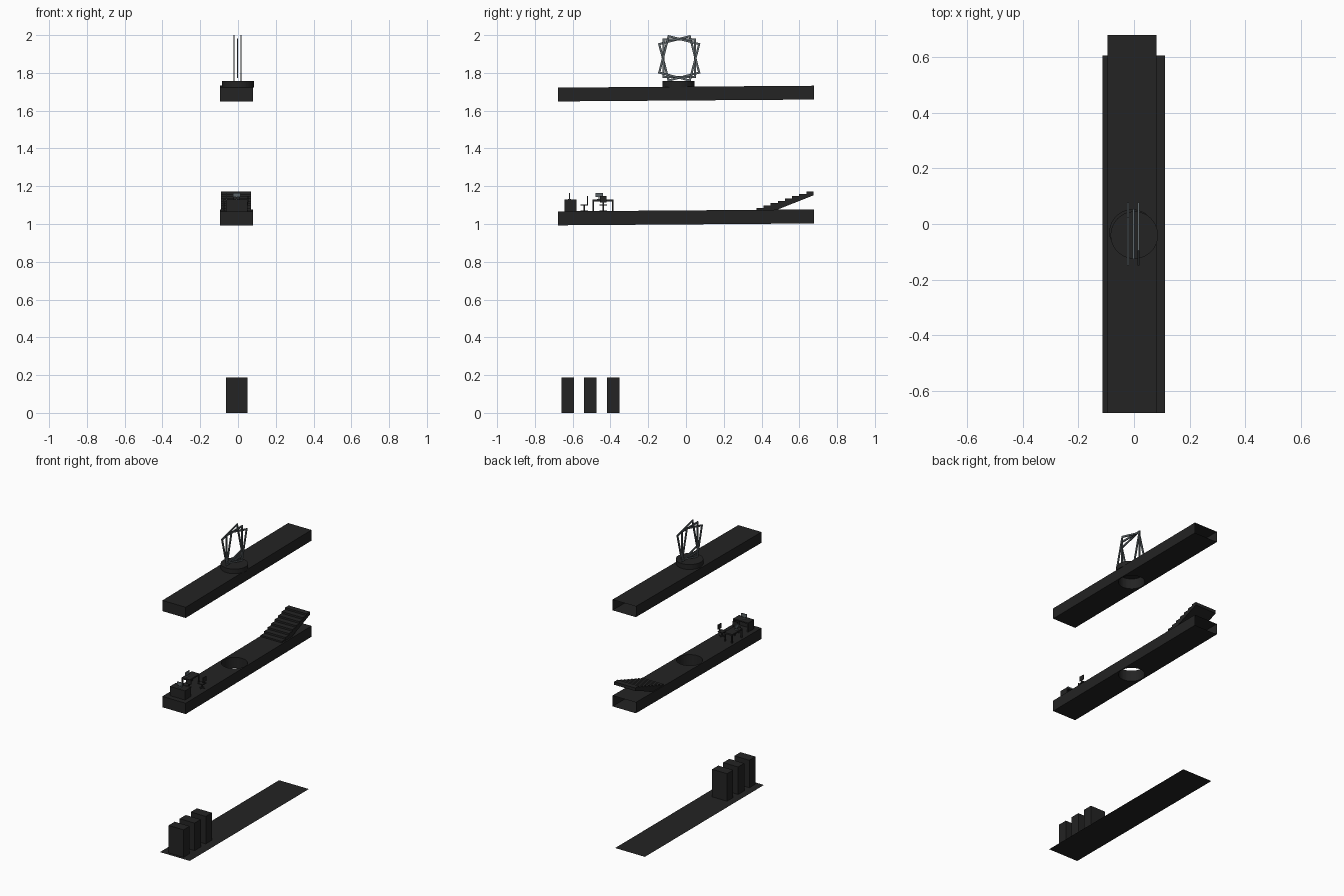
import bpy, bmesh, math
from mathutils import Matrix, Vector

cube = bpy.data.objects.get("Cube")
if cube:
    bpy.data.objects.remove(cube, do_unlink=True)


def material(name, colour):
    m = bpy.data.materials.new(name)
    m.use_nodes = True
    m.diffuse_color = (*colour, 1)
    m.node_tree.nodes["Principled BSDF"].inputs["Base Color"].default_value = (*colour, 1)
    return m


CHARCOAL = material("charcoal", (0.017, 0.017, 0.017))
STEEL = material("steel grey", (0.11, 0.13, 0.14))
TILT = 0.0074  # gentle rise of the floors toward the back


def finish(name, bm, mat):
    bmesh.ops.recalc_face_normals(bm, faces=bm.faces)
    mesh = bpy.data.meshes.new(name)
    bm.to_mesh(mesh)
    bm.free()
    mesh.materials.append(mat)
    ob = bpy.data.objects.new(name, mesh)
    bpy.context.collection.objects.link(ob)
    return ob


def add_box(bm, lo, hi):
    lo, hi = Vector(lo), Vector(hi)
    m = Matrix.Translation((lo + hi) / 2) @ Matrix.Diagonal((*(hi - lo), 1))
    return bmesh.ops.create_cube(bm, size=1, matrix=m)["verts"]


def boxes(name, parts, mat=CHARCOAL):
    bm = bmesh.new()
    for lo, hi in parts:
        add_box(bm, lo, hi)
    return finish(name, bm, mat)


def cylinder(name, centre, radius, depth, sides=48):
    bm = bmesh.new()
    bmesh.ops.create_cone(bm, cap_ends=True, segments=sides, radius1=radius,
                          radius2=radius, depth=depth, matrix=Matrix.Translation(centre))
    return finish(name, bm, CHARCOAL)


def floor_slab(name, z0, z1):
    """Hollow floor with a round shaft, left open at the back end."""
    bm = bmesh.new()
    for v in add_box(bm, (-0.096, -0.678, z0), (0.08, 0.678, z1)):
        v.co.z += TILT * v.co.y
    ob = finish(name, bm, CHARCOAL)
    cutter = cylinder(name + "_cutter", (-0.006, -0.03, (z0 + z1) / 2), 0.081, 0.3)
    mod = ob.modifiers.new("shaft", 'BOOLEAN')
    mod.operation = 'DIFFERENCE'
    mod.solver = 'EXACT'
    mod.object = cutter
    bpy.context.view_layer.update()
    dg = bpy.context.evaluated_depsgraph_get()
    mesh = bpy.data.meshes.new_from_object(ob.evaluated_get(dg))
    ob.modifiers.clear()
    ob.data = mesh
    bpy.data.objects.remove(cutter, do_unlink=True)
    bm = bmesh.new()
    bm.from_mesh(mesh)
    end = [f for f in bm.faces if f.calc_center_median().y > 0.67]
    bmesh.ops.delete(bm, geom=end, context='FACES')
    bm.to_mesh(mesh)
    bm.free()


# ground sheet and the three cabinets on it
bm = bmesh.new()
bmesh.ops.create_grid(bm, x_segments=1, y_segments=1, size=0.5,
                      matrix=Matrix.Translation((-0.001, -0.037, 0)) @ Matrix.Diagonal((0.225, 1.284, 1, 1)))
finish("ground_sheet", bm, CHARCOAL)
for i in range(3):
    y = -0.659 + 0.12 * i
    boxes(f"cabinet_{i + 1}", [((-0.063, y, 0), (0.05, y + 0.066, 0.188))])

floor_slab("middle_floor", 0.998, 1.072)
floor_slab("upper_floor", 1.654, 1.727)

# staircase: stepped profile with a sloping underside
STEPS = 8
bm = bmesh.new()
run, rise = 0.302 / STEPS, 0.0125
profile = [(0.474, 1.072), (0.373, 1.072)]
for i in range(STEPS):
    z = 1.085 + rise * i
    profile += [(0.373 + run * i, z), (0.373 + run * (i + 1), z)]
profile.append((0.675, 1.152))
face = bm.faces.new([bm.verts.new((-0.09, y, z)) for y, z in profile])
side = bmesh.ops.extrude_face_region(bm, geom=[face])
bmesh.ops.translate(bm, vec=(0.16, 0, 0),
                    verts=[g for g in side["geom"] if isinstance(g, bmesh.types.BMVert)])
finish("staircase", bm, CHARCOAL)

# front desk with a closed front and side panels
FLOOR = 1.067
TOP = 1.13
boxes("front_desk", [
    ((-0.064, -0.643, TOP - 0.008), (0.05, -0.58, TOP)),
    ((-0.064, -0.643, FLOOR), (0.05, -0.635, TOP - 0.008)),
    ((-0.064, -0.635, FLOOR), (-0.056, -0.58, TOP - 0.008)),
    ((0.042, -0.635, FLOOR), (0.05, -0.58, TOP - 0.008)),
])
# side desk with slim corner legs
legs = [((x, y, FLOOR), (x + 0.008, y + 0.008, TOP - 0.008))
        for x in (-0.08, -0.028) for y in (-0.495, -0.392)]
boxes("side_desk", legs + [((-0.08, -0.495, TOP - 0.01), (-0.02, -0.384, TOP))])


def monitor(name, x, y, turn):
    ob = boxes(name, [((-0.02, -0.003, 0.012), (0.02, 0.003, 0.034)),
                      ((-0.003, -0.003, 0), (0.003, 0.003, 0.012)),
                      ((-0.01, -0.007, 0), (0.01, 0.007, 0.002))], STEEL)
    ob.location = (x, y, TOP)
    ob.rotation_euler.z = turn


def chair(name, x, y, turn):
    ob = boxes(name, [((-0.019, -0.019, 0.03), (0.019, 0.019, 0.036)),
                      ((-0.003, -0.003, 0), (0.003, 0.003, 0.03)),
                      ((-0.019, -0.003, 0), (0.019, 0.003, 0.005)),
                      ((-0.003, -0.019, 0), (0.003, 0.019, 0.005)),
                      ((-0.003, 0.015, 0.036), (0.003, 0.019, 0.05)),
                      ((-0.018, 0.015, 0.048), (0.018, 0.02, 0.08))])
    ob.location = (x, y, FLOOR)
    ob.rotation_euler.z = turn


monitor("front_monitor", -0.007, -0.617, 0)
monitor("side_monitor", -0.06, -0.46, math.pi / 2)
chair("front_chair", -0.007, -0.539, 0)
chair("side_chair", 0.035, -0.438, -math.pi / 2)

# round base and three turned rectangular frames
cylinder("frame_base", (0.001, -0.04, 1.74), 0.085, 0.034)
W, H, T, D = 0.089, 0.105, 0.011, 0.0035
for i, angle in enumerate((14.5, 0, -14.5)):
    ob = boxes(f"frame_{i + 1}", [
        ((-D, -W, H - T), (D, W, H)), ((-D, -W, -H), (D, W, T - H)),
        ((-D, -W, T - H), (D, T - W, H - T)), ((-D, W - T, T - H), (D, W, H - T)),
    ], STEEL)
    ob.location = (-0.021 + 0.0185 * i, -0.036, 1.877)
    ob.rotation_euler.x = math.radians(angle)
